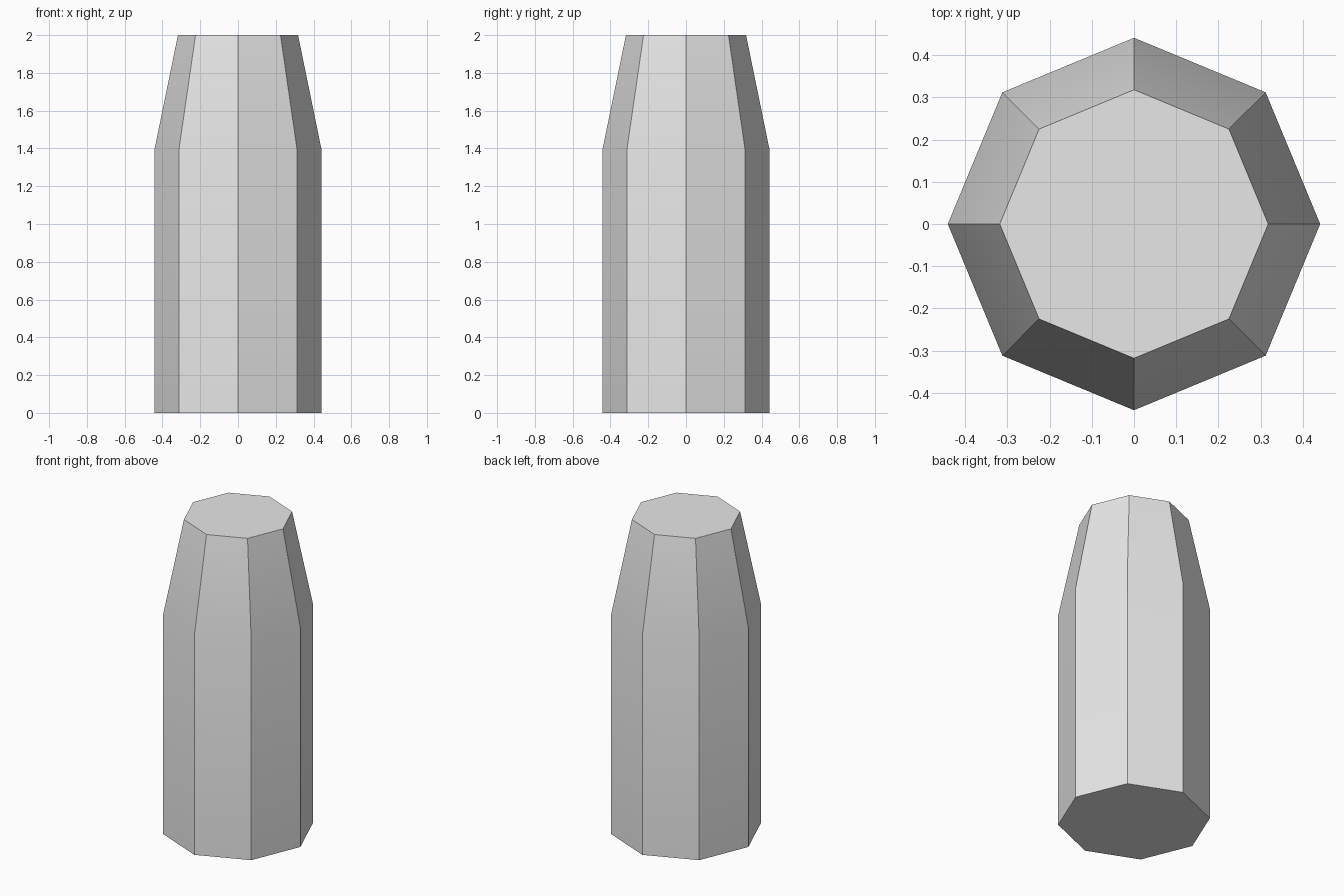
import bpy
import bmesh
from math import cos, sin, radians, tau

cube = bpy.data.objects.get("Cube")
if cube:
    bpy.data.objects.remove(cube, do_unlink=True)

# Plain grey material
grey = bpy.data.materials.new("light_grey")
grey.use_nodes = True
colour = (0.8, 0.8, 0.8, 1.0)
grey.diffuse_color = colour
grey.node_tree.nodes["Principled BSDF"].inputs["Base Color"].default_value = colour

# Eight-sided post: straight shaft, then a tapered top (radius, height)
SIDES = 8
PROFILE = [(0.441, 0.0), (0.441, 1.4), (0.318, 2.0)]

bm = bmesh.new()
rings = [[bm.verts.new((r * cos(tau * i / SIDES), r * sin(tau * i / SIDES), z))
          for i in range(SIDES)] for r, z in PROFILE]
for low, high in zip(rings, rings[1:]):
    for i in range(SIDES):
        j = (i + 1) % SIDES
        bm.faces.new((low[i], low[j], high[j], high[i]))

# Flat end caps
bm.faces.new(rings[0][::-1])
bm.faces.new(rings[-1])

mesh = bpy.data.meshes.new("tapered_post")
bm.to_mesh(mesh)
bm.free()
mesh.materials.append(grey)
post = bpy.data.objects.new("tapered_post", mesh)
bpy.context.collection.objects.link(post)

# Soft bend at the shoulder, sharp vertical edges
bpy.ops.object.select_all(action="DESELECT")
post.select_set(True)
bpy.context.view_layer.objects.active = post
bpy.ops.object.shade_smooth_by_angle(angle=radians(30))
